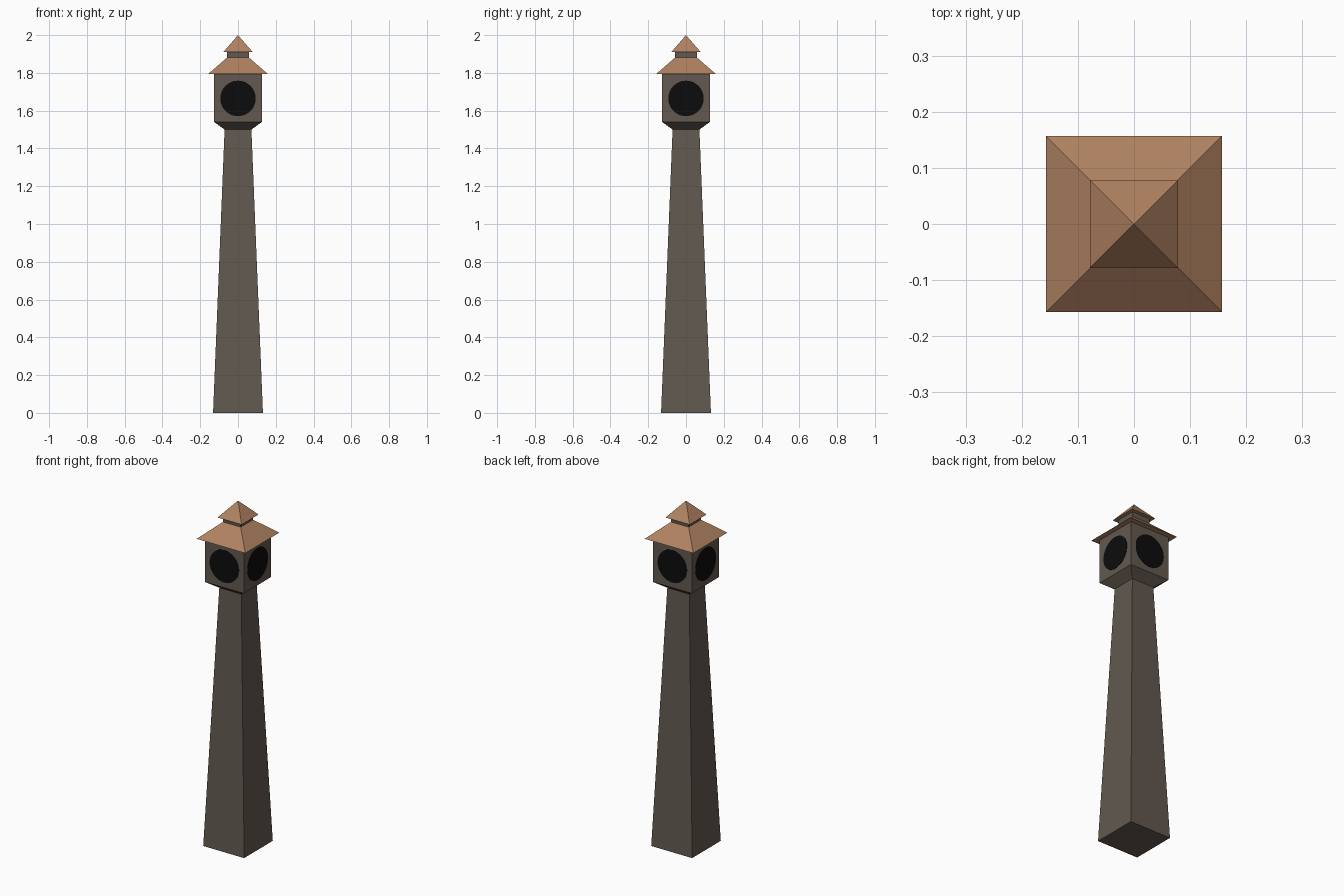
import bpy
import bmesh
import math
from mathutils import Matrix

cube = bpy.data.objects.get("Cube")
if cube:
    bpy.data.objects.remove(cube, do_unlink=True)


def srgb(r, g, b):
    return tuple((c / 255 / 12.92 if c < 11 else ((c / 255 + 0.055) / 1.055) ** 2.4)
                 for c in (r, g, b)) + (1.0,)


def material(name, colour):
    m = bpy.data.materials.new(name)
    m.use_nodes = True
    m.diffuse_color = colour
    m.node_tree.nodes["Principled BSDF"].inputs["Base Color"].default_value = colour
    return m


stone = material("grey brown stone", srgb(98, 89, 80))
copper = material("copper tile", srgb(176, 130, 98))
black = material("black dial", srgb(12, 12, 12))


def finish(name, bm, mat):
    bmesh.ops.recalc_face_normals(bm, faces=bm.faces)
    mesh = bpy.data.meshes.new(name)
    bm.to_mesh(mesh)
    bm.free()
    mesh.materials.append(mat)
    obj = bpy.data.objects.new(name, mesh)
    bpy.context.collection.objects.link(obj)
    return obj


def square_tier(name, mat, z0, half0, z1, half1):
    """Square frustum; half1 of zero gives a pyramid."""
    bm = bmesh.new()
    bmesh.ops.create_cone(bm, cap_ends=True, segments=4,
                          radius1=half0 * math.sqrt(2), radius2=half1 * math.sqrt(2),
                          depth=z1 - z0)
    bmesh.ops.rotate(bm, verts=bm.verts, matrix=Matrix.Rotation(math.pi / 4, 3, 'Z'))
    bmesh.ops.translate(bm, verts=bm.verts, vec=(0, 0, (z0 + z1) / 2))
    bmesh.ops.remove_doubles(bm, verts=bm.verts, dist=1e-5)
    return finish(name, bm, mat)


# Tower body, from the ground up
square_tier("tapered_shaft", stone, 0, 0.132, 1.5, 0.071)
square_tier("flared_corbel", stone, 1.5, 0.071, 1.54, 0.126)
square_tier("clock_chamber", stone, 1.54, 0.126, 1.795, 0.126)
square_tier("lower_roof", copper, 1.795, 0.157, 1.882, 0.057)
square_tier("lantern_neck", stone, 1.882, 0.057, 1.91, 0.057)
square_tier("spire_cap", copper, 1.91, 0.078, 2.0, 0)

# One thin round dial on each side of the chamber
for i, side in enumerate(("front", "left", "back", "right")):
    bm = bmesh.new()
    bmesh.ops.create_cone(bm, cap_ends=True, segments=32, radius1=0.094,
                          radius2=0.094, depth=0.004)
    place = (Matrix.Rotation(i * math.pi / 2, 4, 'Z')
             @ Matrix.Translation((0, -0.126, 1.665))
             @ Matrix.Rotation(math.pi / 2, 4, 'X'))
    bmesh.ops.transform(bm, matrix=place, verts=bm.verts)
    finish(side + "_dial", bm, black)
